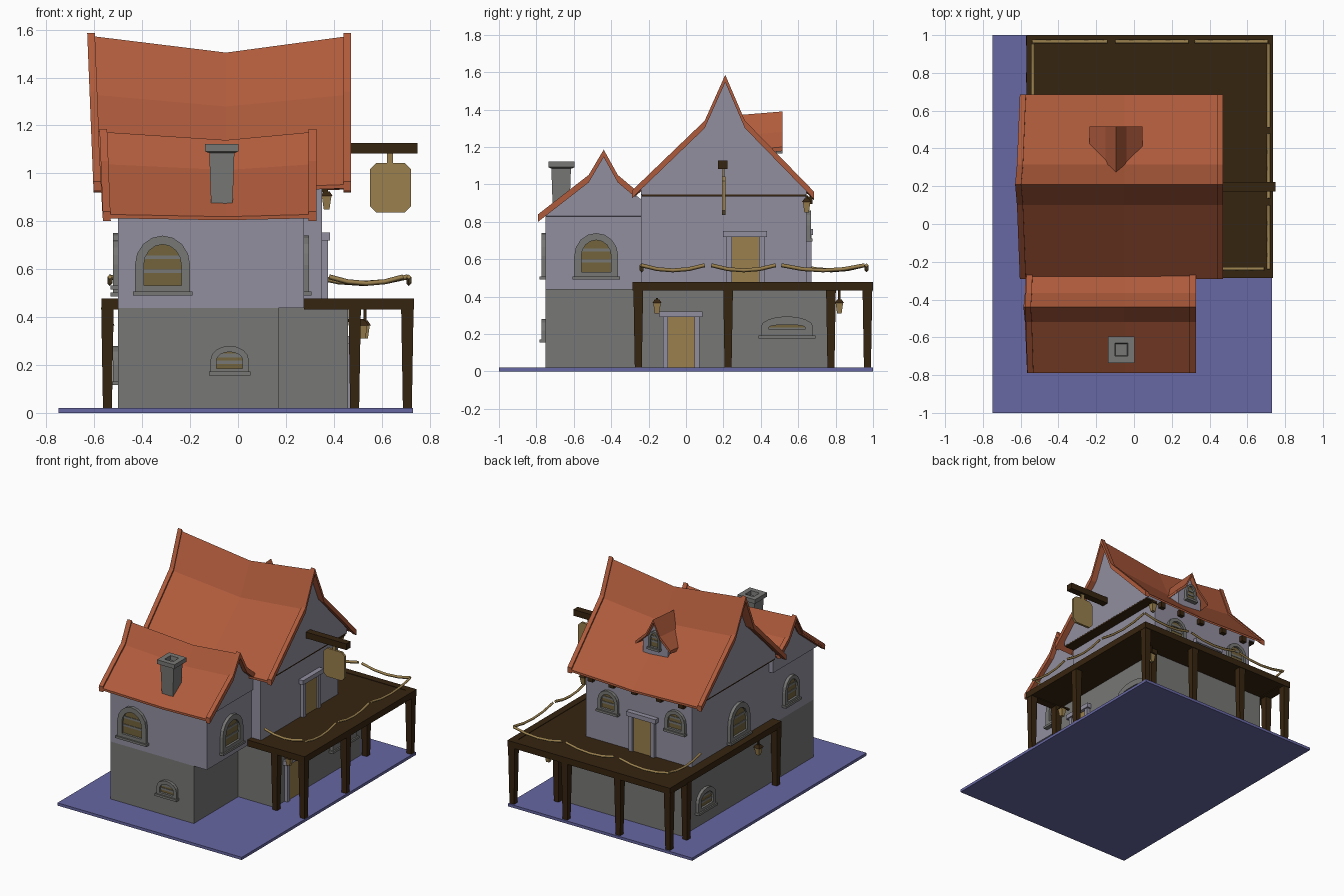
import bpy, bmesh, math

if "Cube" in bpy.data.objects:
    bpy.data.objects.remove(bpy.data.objects["Cube"])

def mat(name, c):
    m = bpy.data.materials.new(name)
    m.diffuse_color = (*c, 1)
    m.use_nodes = True
    m.node_tree.nodes["Principled BSDF"].inputs["Base Color"].default_value = m.diffuse_color
    return m

BASE = mat("blue ground", (.135, .135, .37))
STONE = mat("grey stone", (.185, .185, .18))
PLASTER = mat("lavender plaster", (.29, .275, .35))
ROOF = mat("orange tiles", (.43, .105, .045))
WOOD = mat("dark wood", (.037, .018, .005))
GOLD = mat("light wood", (.32, .215, .075))
PANE = mat("window amber", (.17, .125, .045))

def make(name, verts, faces, m):
    me = bpy.data.meshes.new(name)
    me.from_pydata(verts, [], faces)
    bm = bmesh.new()
    bm.from_mesh(me)
    bmesh.ops.recalc_face_normals(bm, faces=bm.faces)
    bm.to_mesh(me)
    bm.free()
    me.materials.append(m)
    o = bpy.data.objects.new(name, me)
    bpy.context.collection.objects.link(o)
    return o

def loft(name, rings, m):
    """Solid through a list of equal-length point rings, capped at both ends."""
    n, k = len(rings[0]), len(rings)
    faces = [(r*n+i, r*n+(i+1) % n, (r+1)*n+(i+1) % n, (r+1)*n+i)
             for r in range(k-1) for i in range(n)]
    faces += [tuple(range(n)), tuple(range((k-1)*n, k*n))]
    return make(name, [p for r in rings for p in r], faces, m)

def box(name, x0, x1, y0, y1, z0, z1, m, taper=1.0):
    """Box whose bottom is scaled by taper."""
    cx, cy = (x0+x1)/2, (y0+y1)/2
    ring = lambda z, s: [(cx+(x-cx)*s, cy+(y-cy)*s, z)
                         for x, y in ((x0, y0), (x1, y0), (x1, y1), (x0, y1))]
    return loft(name, [ring(z0, taper), ring(z1, 1)], m)

# coordinates on a wall: u along, v up, w outward
WALL = {"front": lambda p, u, v, w: (u, p-w, v), "back": lambda p, u, v, w: (u, p+w, v),
        "right": lambda p, u, v, w: (p+w, u, v), "left": lambda p, u, v, w: (p-w, u, v)}

def wall_box(name, side, p, u0, u1, v0, v1, w, m):
    a, b = WALL[side](p, u0, v0, -.01), WALL[side](p, u1, v1, w)
    box(name, *[q for i in range(3) for q in sorted((a[i], b[i]))], m)

def arch(w, h, inset, n=8):
    r, s = w/2-inset, h*.5
    pts = [(-r, inset), (r, inset)]
    return pts + [(r*math.cos(math.pi*i/n), s+(h-s-inset)*math.sin(math.pi*i/n)) for i in range(n+1)]

def window(name, side, p, u, v, w, h):
    f, t = WALL[side], w*.16
    at = lambda pts, d: [f(p, u+a, v+b, d) for a, b in pts]
    out, inn = arch(w, h, 0), arch(w, h, t)
    rings = [at(out, -.005), at(out, .022), at(inn, .022), at(inn, -.005)]
    n = len(out)
    faces = [(r*n+i, r*n+(i+1) % n, (r+1) % 4*n+(i+1) % n, (r+1) % 4*n+i)
             for r in range(4) for i in range(n)]
    make(name+"_frame", [q for r in rings for q in r], faces, STONE)
    loft(name+"_pane", [at(inn, -.002), at(inn, .006)], PANE)
    for k in (.36, .6):
        wall_box(name+"_bar", side, p, u-w/2+t, u+w/2-t, v+h*k, v+h*k+.015, .01, STONE)
    wall_box(name+"_sill", side, p, u-w*.54, u+w*.54, v-.004, v+.012, .032, STONE)

def door(name, side, p, u, v0, v1, w):
    wall_box(name, side, p, u-w/2, u+w/2, v0, v1, .012, GOLD)
    for s in (-1, 1):
        c = u+s*(w/2+.012)
        wall_box(name+"_jamb", side, p, c-.014, c+.014, v0, v1, .025, PLASTER)
    wall_box(name+"_lintel", side, p, u-w/2-.045, u+w/2+.04, v1-.005, v1+.027, .035, PLASTER)

def lantern(x, y, z):
    box("lantern", x-.02, x+.02, y-.02, y+.02, z, z+.055, GOLD, .6)
    box("lantern_cap", x-.012, x+.012, y-.012, y+.012, z+.055, z+.075, WOOD, 2.1)

def sagged(profile, xs, sag, lean=0):
    """Rings of a (y, z) profile across x; the middle ring sags with height."""
    zs = [z for _, z in profile]
    lo, span = min(zs), max(zs)-min(zs)
    a, c, b = xs[0], -.05, xs[-1]
    rings = []
    for x in xs:
        t = 1-(abs(x-c)/((b-c) if x > c else (c-a)))
        rings.append([(x-(lean*(z-lo)/span if x == a else 0), y, z-sag*t*(.25+.75*(z-lo)/span))
                      for y, z in profile])
    return rings

def gabled_roof(name, prof, x0, x1, sag, th=.022):
    shell = lambda up, dn: [(y, z+up) for y, z in prof] + [(y, z-dn) for y, z in reversed(prof)]
    loft(name+"_tiles", sagged(shell(-.006, th), (x0, -.05, x1), sag, .02), ROOF)
    for a, b in ((x0-.002, x0+.03), (x1-.03, x1+.002)):      # raised end trims
        rings = sagged(shell(.006, th+.012), (a, b), 0)
        loft(name+"_end_trim", [[(x-(.02*(z-.9)/.5 if a < 0 else 0), y, z) for x, y, z in r] for r in rings], ROOF)

# ground and stone lower floor
box("ground_slab", -.75, .73, -1, 1, 0, .02, BASE)
box("lower_main_wall", -.5, .46, -.24, .76, .02, .44, STONE)
box("lower_wing_wall", -.5, .17, -.75, -.2, .02, .437, STONE)

# plastered upper floor with overhanging gables
box("upper_main_wall", -.5, .35, -.24, .645, .44, .945, PLASTER)
box("upper_wing_wall", -.5, .275, -.75, -.2, .437, .83, PLASTER)
MAIN = [(-.29, .96), (.1, 1.335), (.21, 1.58), (.315, 1.335), (.685, .955)]
WING = [(-.79, .835), (-.52, 1.045), (-.44, 1.18), (-.365, 1.045), (-.27, .965)]
main_gable = [(-.24, .945), (-.24, .98), (.1, 1.315), (.21, 1.55), (.315, 1.315), (.645, .97), (.645, .945)]
loft("main_gable", sagged(main_gable, (-.55, -.05, .425), .07), PLASTER)
wing_gable = [(-.75, .83), (-.75, .84), (-.52, 1.02), (-.44, 1.15), (-.365, 1.02), (-.24, .92), (-.24, .83)]
loft("wing_gable", sagged(wing_gable, (-.53, -.05, .29), .035), PLASTER)
box("main_gable_underside", -.549, .424, -.235, .64, .935, .946, WOOD)
gabled_roof("main_roof", MAIN, -.6, .47, .07)
gabled_roof("wing_roof", WING, -.565, .325, .035)

# beam ends below the back eave
for x in (-.43, -.25, -.05, .13, .3):
    box("eave_beam_end", x-.02, x+.02, .6, .675, .895, .935, WOOD)

# dormer in the back slope
D = [(-.14, 1.2), (-.055, 1.28), (0, 1.39), (.055, 1.28), (.14, 1.2)]
cx = -.095
prof = D + [(a, b-.022) for a, b in reversed(D)]
loft("dormer_roof", [[(cx+a, .27, b-.02) for a, b in prof], [(cx+a, .515, b) for a, b in prof]], ROOF)
front = [(-.1, 1.05), (-.1, 1.225), (-.05, 1.265), (0, 1.36), (.05, 1.265), (.1, 1.225), (.1, 1.05)]
loft("dormer_wall", [[(cx+a, y, b) for a, b in front] for y in (.3, .485)], PLASTER)
window("dormer_window", "back", .485, cx, 1.17, .09, .13)

# hollow chimney
box("chimney_stack", -.12, -.015, -.72, -.615, .86, 1.09, STONE, .85)
sq = lambda r, z: [(-.067+a*r, -.665+b*r, z) for a, b in ((-1, -1), (1, -1), (1, 1), (-1, 1))]
loft("chimney_cap", [sq(.055, 1.085), sq(.07, 1.092), sq(.07, 1.122), sq(.034, 1.122), sq(.03, 1.092)], STONE)

# windows and doors
window("front_upper_window", "front", -.75, -.315, .495, .23, .245)
window("front_lower_window", "front", -.75, -.035, .16, .16, .12)
window("wing_right_window", "right", .275, -.48, .495, .235, .245)
window("lower_right_window", "right", .46, .54, .18, .28, .115)
window("left_main_window", "left", -.5, .12, .49, .23, .26)
window("left_wing_window", "left", -.5, -.48, .52, .17, .2)
window("left_lower_window", "left", -.5, .5, .12, .2, .16)
for x in (-.374, .165):
    window("back_window", "back", .645, x, .7, .16, .16)
door("lower_door", "right", .46, -.025, .02, .295, .145)
door("balcony_door", "right", .35, .318, .475, .725, .15)
door("back_door", "back", .645, -.11, .475, .735, .15)

# balcony deck with rim beams and tapered posts
box("deck", -.56, .72, -.27, .99, .437, .474, WOOD)
box("deck_front_beam", .275, .735, -.285, -.23, .432, .478, WOOD)
box("deck_back_beam", -.57, .735, .95, 1, .432, .478, WOOD)
box("deck_right_beam", .685, .735, -.28, 1, .432, .478, WOOD)
box("deck_left_beam", -.57, -.5, -.28, 1, .432, .478, WOOD)
for x, y in ((.707, -.255), (.707, .225), (.707, .97), (.487, -.255), (.487, .775), (.28, .97),
             (-.145, .97), (-.545, .97), (-.545, .775), (-.545, -.255)):
    box("deck_post", x-.026, x+.026, y-.026, y+.026, .02, .44, WOOD, .72)

# sagging rope rail
def rope(x0, y0, x1, y1):
    cu = bpy.data.curves.new("rope_rail", "CURVE")
    cu.dimensions = "3D"
    cu.bevel_depth, cu.bevel_resolution, cu.use_fill_caps = .0105, 0, True
    s = cu.splines.new("POLY")
    s.points.add(4)
    for i, q in enumerate(s.points):
        t = i/4
        q.co = (x0+(x1-x0)*t, y0+(y1-y0)*t, .568-.11*t*(1-t), 1)
    cu.materials.append(GOLD)
    bpy.context.collection.objects.link(bpy.data.objects.new("rope_rail", cu))

for a, b in ((-.24, .1), (.135, .48), (.51, .955)):
    rope(.713, a, .713, b)
for a, b in ((-.54, -.14), (-.1, .29), (.32, .71)):
    rope(a, .965, b, .965)
rope(.38, -.237, .69, -.237)
rope(-.535, .6, -.535, .955)

# hanging sign
box("sign_beam", .3, .75, .172, .222, 1.082, 1.127, WOOD)
box("sign_hanger", .623, .648, .195, .207, 1.03, 1.09, GOLD)
c, hx, hz = .025, .085, .103
octo = [(-hx, -hz+c), (-hx+c, -hz), (hx-c, -hz), (hx, -hz+c), (hx, hz-c), (hx-c, hz), (-hx+c, hz), (-hx, hz-c)]
loft("sign_board", [[(.637+a, y, .94+b) for a, b in octo] for y in (.193, .21)], GOLD)

# lanterns with brackets
lantern(.52, -.155, .31)
box("lantern_bracket", .45, .525, -.161, -.149, .38, .392, WOOD)
lantern(.37, .645, .85)
box("lantern_bracket", .34, .376, .639, .651, .92, .94, WOOD)
lantern(-.54, -.06, .31)
box("lantern_hook", -.546, -.534, -.066, -.054, .38, .44, WOOD)
lantern(.53, .82, .31)
box("lantern_hook", .524, .536, .814, .826, .38, .44, WOOD)
